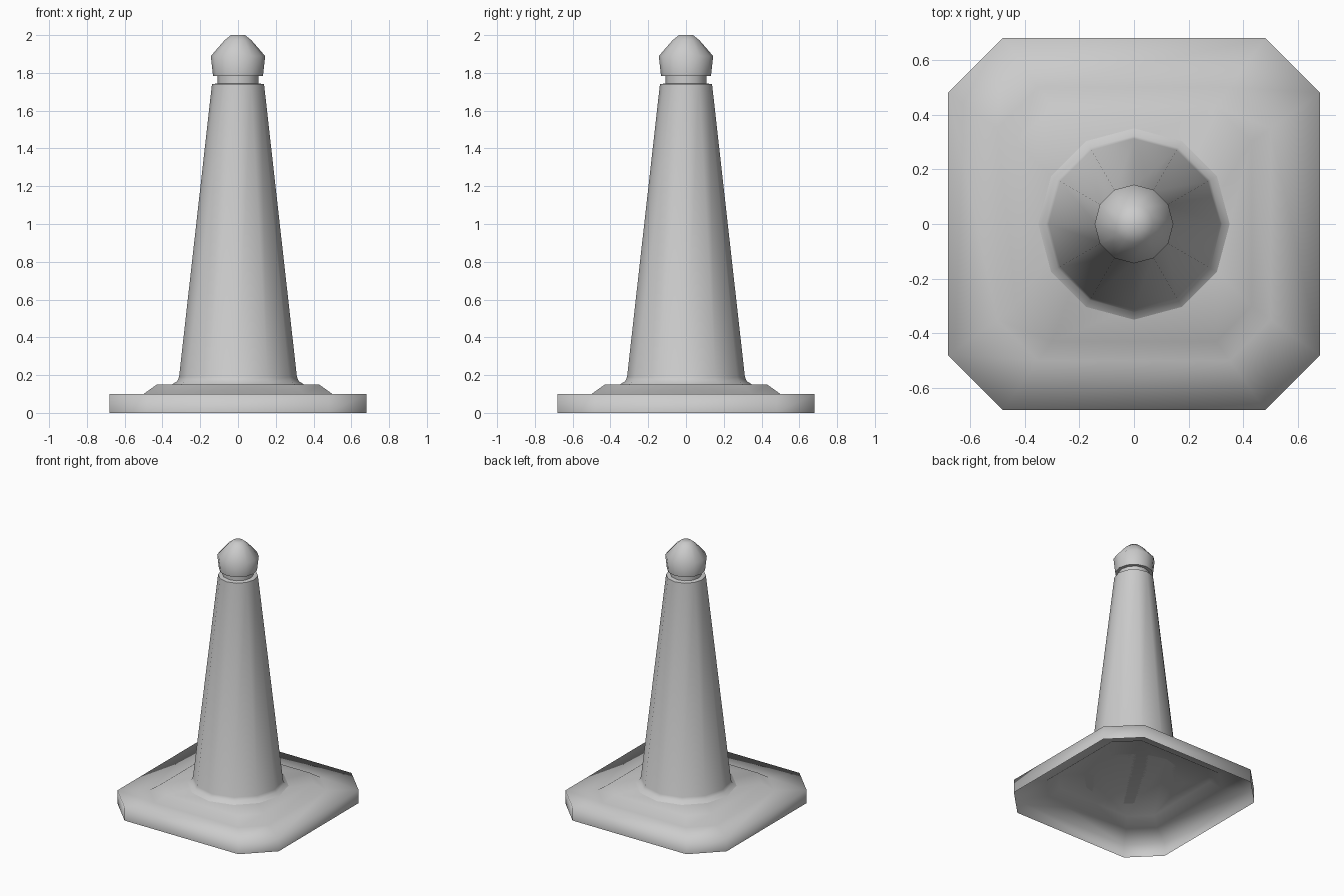
import bpy, bmesh
from math import cos, sin, tau, radians

if "Cube" in bpy.data.objects:
    bpy.data.objects.remove(bpy.data.objects["Cube"])

SIDES = 12


def circle(r, z):
    return [(r * cos(tau * i / SIDES), r * sin(tau * i / SIDES), z) for i in range(SIDES)]


def octagon(a, b, z):
    # square of half width a with corners cut at b
    pts = [(a, -b), (a, b), (b, a), (-b, a), (-a, b), (-a, -b), (-b, -a), (b, -a)]
    return [(x, y, z) for x, y in pts]


def loft(name, rings, angle=None, cap=False):
    bm = bmesh.new()
    loops = []
    for ring in rings:
        vs = [bm.verts.new(p) for p in ring]
        loops.append([bm.edges.new((vs[i - 1], vs[i])) for i in range(len(vs))])
    for low, high in zip(loops, loops[1:]):
        bmesh.ops.bridge_loops(bm, edges=low + high)
    if cap:
        bmesh.ops.contextual_create(bm, geom=loops[-1])
    bmesh.ops.recalc_face_normals(bm, faces=bm.faces[:])
    # outer side must face outwards
    bm.normal_update()
    if sum(f.normal.dot(f.calc_center_median()) * f.calc_area() for f in bm.faces) < 0:
        bmesh.ops.reverse_faces(bm, faces=bm.faces[:])
    mesh = bpy.data.meshes.new(name)
    bm.to_mesh(mesh)
    bm.free()
    ob = bpy.data.objects.new(name, mesh)
    bpy.context.collection.objects.link(ob)
    bpy.ops.object.select_all(action='DESELECT')
    ob.select_set(True)
    bpy.context.view_layer.objects.active = ob
    if angle:
        bpy.ops.object.shade_smooth_by_angle(angle=radians(angle))
    else:
        bpy.ops.object.shade_smooth()
    return ob


# hollow base plate, open underneath, with a round hole under the cone
loft("base_plate", [
    octagon(0.68, 0.48, 0.0),
    octagon(0.68, 0.48, 0.10),
    octagon(0.50, 0.35, 0.10),
    octagon(0.43, 0.30, 0.15),
    circle(0.35, 0.15),
])

# flared foot, tapered cone and shoulder in to the neck
loft("cone_body", [circle(r, z) for r, z in [
    (0.35, 0.15), (0.322, 0.168), (0.312, 0.19), (0.138, 1.74), (0.108, 1.745)]], 40)

# neck and rounded knob
loft("top_knob", [circle(r, z) for r, z in [
    (0.108, 1.745), (0.108, 1.783), (0.132, 1.783), (0.144, 1.889),
    (0.070, 1.974), (0.037, 2.0)]], 60, cap=True)
